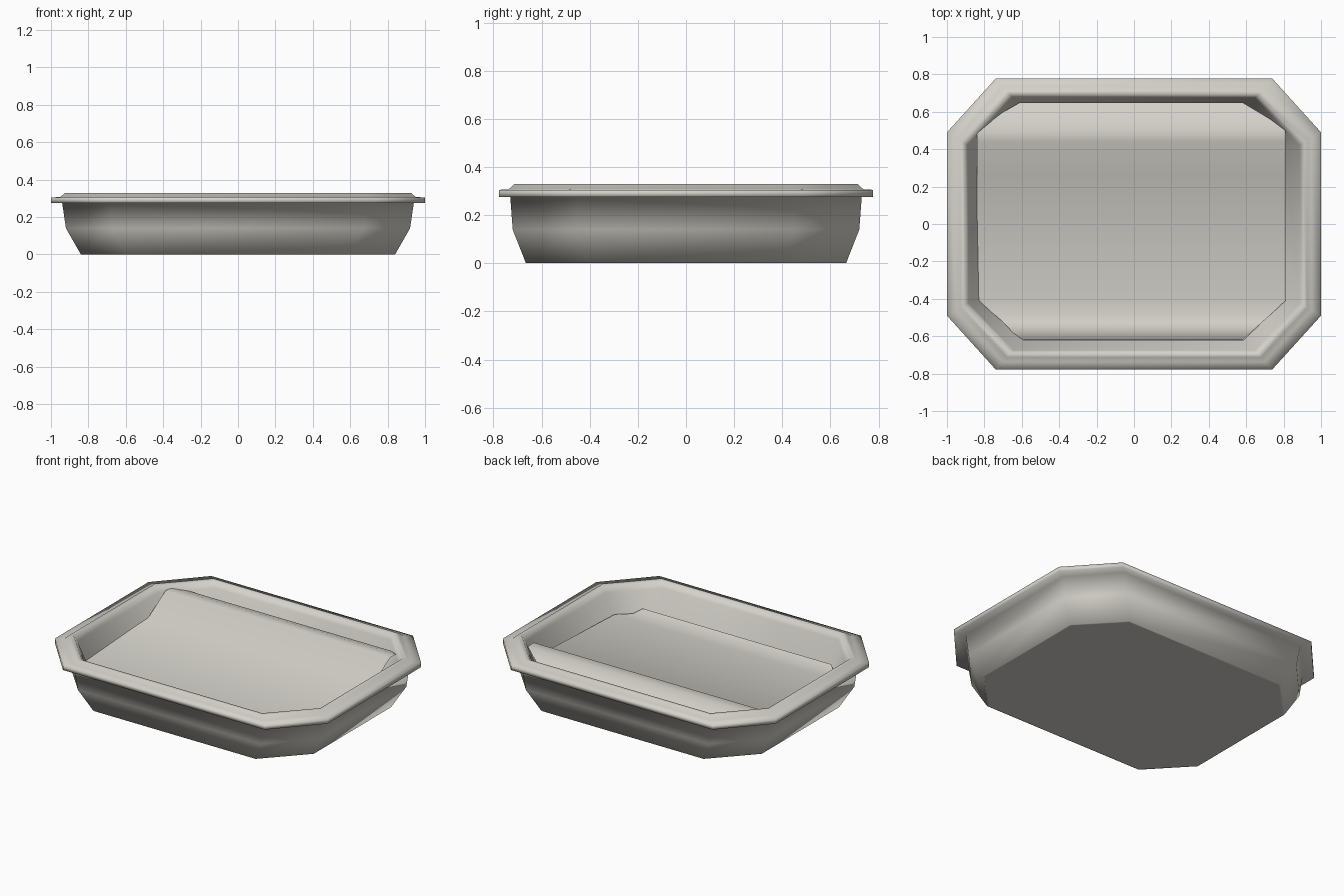
import bpy, bmesh, math

if "Cube" in bpy.data.objects:
    bpy.data.objects.remove(bpy.data.objects["Cube"])

mat = bpy.data.materials.new("warm light grey")
mat.diffuse_color = (0.66, 0.64, 0.59, 1)
mat.use_nodes = True
mat.node_tree.nodes["Principled BSDF"].inputs["Base Color"].default_value = mat.diffuse_color


def finish(name, bm, angle):
    me = bpy.data.meshes.new(name)
    bm.to_mesh(me)
    bm.free()
    ob = bpy.data.objects.new(name, me)
    bpy.context.collection.objects.link(ob)
    me.materials.append(mat)
    bpy.ops.object.select_all(action='DESELECT')
    ob.select_set(True)
    bpy.context.view_layer.objects.active = ob
    bpy.ops.object.shade_smooth_by_angle(angle=math.radians(angle))
    return ob


def octagon(bm, hx, hy, cx, cy, z):
    # rectangle with chopped corners
    pts = [(hx - cx, -hy), (hx, -hy + cy), (hx, hy - cy), (hx - cx, hy),
           (-hx + cx, hy), (-hx, hy - cy), (-hx, -hy + cy), (-hx + cx, -hy)]
    return [bm.verts.new((x, y, z)) for x, y in pts]


# tray: outside wall, rim and inside wall as one loft
# each row: half width, half depth, corner cut x, corner cut y, height
profile = [
    (0.83, 0.655, 0.245, 0.26, 0.0),
    (0.84, 0.665, 0.245, 0.26, 0.0),
    (0.92, 0.72, 0.25, 0.27, 0.14),
    (0.94, 0.73, 0.25, 0.275, 0.275),
    (1.00, 0.777, 0.26, 0.287, 0.275),
    (1.00, 0.777, 0.26, 0.287, 0.305),
    (0.95, 0.737, 0.25, 0.275, 0.307),
    (0.925, 0.712, 0.245, 0.265, 0.33),
    (0.905, 0.69, 0.245, 0.26, 0.33),
    (0.885, 0.675, 0.24, 0.255, 0.29),
    (0.81, 0.622, 0.225, 0.22, 0.13),
]
bm = bmesh.new()
rings = [octagon(bm, *row) for row in profile]
for a, b in zip(rings, rings[1:]):
    for i in range(8):
        j = (i + 1) % 8
        bm.faces.new((a[i], a[j], b[j], b[i]))
# flat base panel, kept unjoined so it shades flat
bm.faces.new(octagon(bm, *profile[0])[::-1])
finish("tray", bm, 180)

# filling: wavy sheet, rows of (y, height, left x, right x)
rows = [
    (-0.62, 0.14, -0.61, 0.58),
    (-0.525, 0.20, -0.70, 0.685),
    (-0.485, 0.17, -0.745, 0.73),
    (-0.41, 0.172, -0.84, 0.81),
    (0.26, 0.20, -0.84, 0.81),
    (0.44, 0.31, -0.84, 0.81),
    (0.50, 0.305, -0.84, 0.81),
    (0.56, 0.285, -0.765, 0.73),
    (0.65, 0.23, -0.61, 0.58),
]
bm = bmesh.new()
pairs = [(bm.verts.new((l, y, z)), bm.verts.new((r, y, z))) for y, z, l, r in rows]
for (a, b), (c, d) in zip(pairs, pairs[1:]):
    bm.faces.new((a, b, d, c))
finish("filling", bm, 180)
